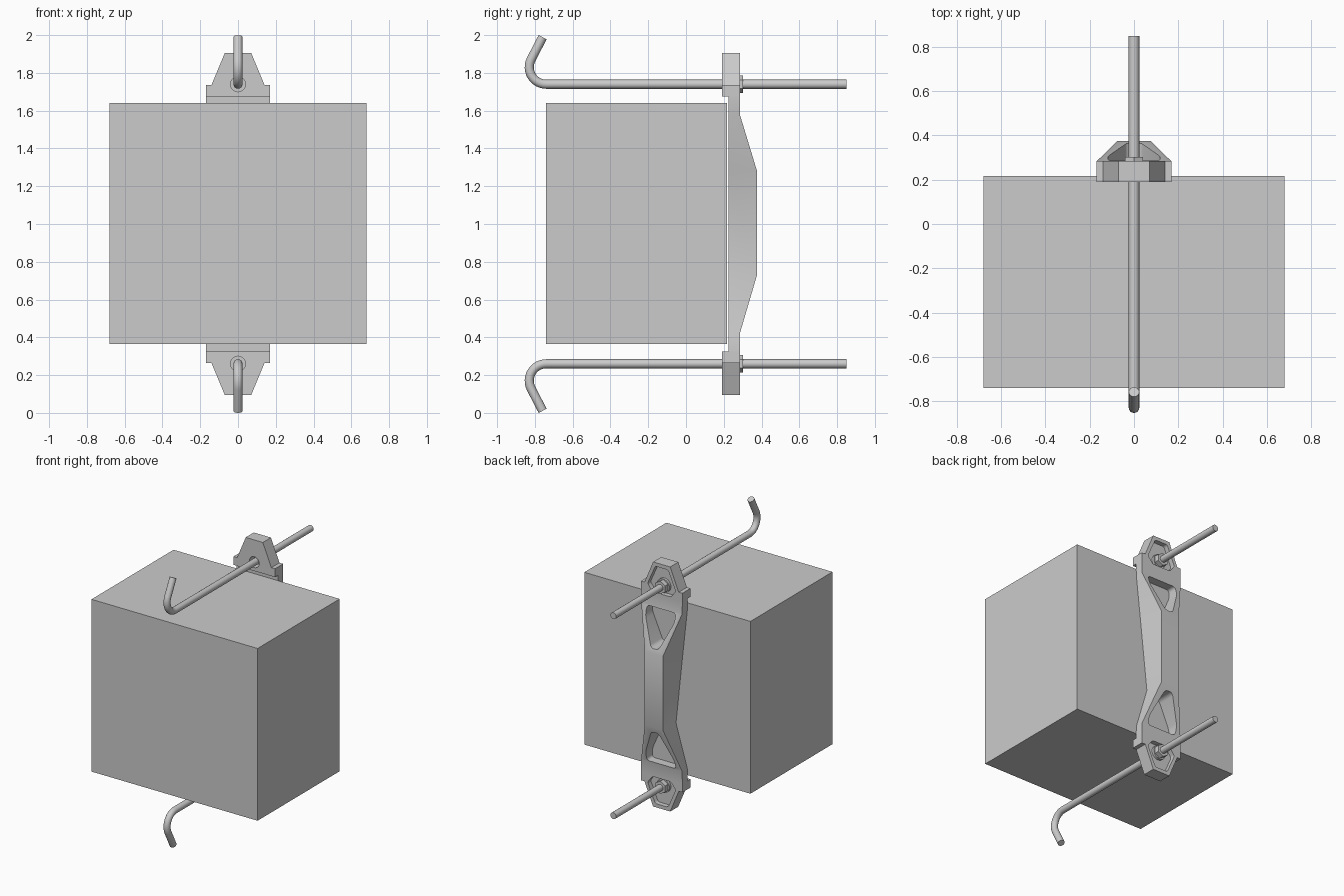
import bpy, bmesh, math
from mathutils import Matrix

if "Cube" in bpy.data.objects:
    bpy.data.objects.remove(bpy.data.objects["Cube"])


def finish(bm, name):
    bmesh.ops.recalc_face_normals(bm, faces=bm.faces[:])
    me = bpy.data.meshes.new(name)
    bm.to_mesh(me)
    bm.free()
    ob = bpy.data.objects.new(name, me)
    bpy.context.collection.objects.link(ob)
    return ob


def select(ob):
    bpy.ops.object.select_all(action='DESELECT')
    ob.select_set(True)
    bpy.context.view_layer.objects.active = ob


def smooth(ob):
    select(ob)
    bpy.ops.object.shade_smooth_by_angle(angle=math.radians(30))


def prism(name, half, y0, y1, flip, rounding=0):
    """Symmetric outline in x/z, extruded along y; flip mirrors about z = 1."""
    pts = half + [(-x, z) for x, z in reversed(half)]
    bm = bmesh.new()
    face = bm.faces.new([bm.verts.new((x, y0, 2 - z if flip else z)) for x, z in pts])
    if rounding:
        bmesh.ops.bevel(bm, geom=bm.verts[:], offset=rounding, segments=5,
                        affect='VERTICES', profile=0.5)
        face = bm.faces[:][0]
    ext = bmesh.ops.extrude_face_region(bm, geom=[face], use_keep_orig=True)
    for v in ext['geom']:
        if isinstance(v, bmesh.types.BMVert):
            v.co.y = y1
    return finish(bm, name)


def cylinder(name, r, y0, y1, z, n):
    bm = bmesh.new()
    bmesh.ops.create_cone(bm, cap_ends=True, segments=n, radius1=r, radius2=r, depth=y1 - y0,
                          matrix=Matrix.Translation((0, (y0 + y1) / 2, z)) @ Matrix.Rotation(math.pi / 2, 4, 'X'))
    return finish(bm, name)


def cut(ob, cutter):
    cutter.hide_render = True
    mod = ob.modifiers.new("cut", 'BOOLEAN')
    mod.operation = 'DIFFERENCE'
    mod.solver = 'EXACT'
    mod.object = cutter
    select(ob)
    bpy.ops.object.modifier_apply(modifier=mod.name)
    bpy.data.objects.remove(cutter, do_unlink=True)


# Main block
bm = bmesh.new()
bmesh.ops.create_cube(bm, size=1)
for v in bm.verts:
    v.co.x *= 1.36
    v.co.y = v.co.y * 0.96 - 0.262
    v.co.z = v.co.z * 1.275 + 1.002
finish(bm, "block")

# Clamp bar lofted along z: (z, base half width, back half width, back y)
levels = [(1.675, .17, .17, .285), (1.58, .167, .167, .285), (1.28, .134, .075, .376),
          (.73, .075, .075, .376), (.42, .167, .167, .285), (.325, .17, .17, .285)]
bm = bmesh.new()
rings = [[bm.verts.new(p) for p in ((-a, .224, z), (a, .224, z), (b, y, z), (-b, y, z))]
         for z, a, b, y in levels]
for r, s in zip(rings, rings[1:]):
    for i in range(4):
        j = (i + 1) % 4
        bm.faces.new((r[i], r[j], s[j], s[i]))
bm.faces.new(rings[0])
bm.faces.new(rings[-1])
bar = finish(bm, "clamp_bar")
for flip in (False, True):
    cut(bar, prism("window_cutter", [(.03, 1.31), (.118, 1.51), (.118, 1.575)],
                   .1, .5, flip, .022))
smooth(bar)

for flip, side in ((False, "upper"), (True, "lower")):
    zr = .26 if flip else 1.74

    # End plate with recess and rod hole
    end = prism(side + "_end_plate", [(.17, 1.675), (.17, 1.737), (.14, 1.737), (.07, 1.905)],
                .19, .285, flip)
    cut(end, prism("recess_cutter", [(.075, 1.684), (.115, 1.735), (.052, 1.878)],
                   .25, .4, flip, .014))
    cut(end, cylinder("hole_cutter", .04, .1, .4, zr, 32))
    smooth(end)

    # Washer and nut
    smooth(cylinder(side + "_washer", .052, .25, .268, zr, 32))
    cylinder(side + "_nut", .047, .268, .302, zr, 6)

    # Hooked rod
    path = [(.85, 1.74), (-.74, 1.74)]
    for i in range(1, 13):
        a = math.radians(270 - 117 * i / 12)
        path.append((-.74 + .09 * math.cos(a), 1.83 + .09 * math.sin(a)))
    path.append((-.759, 1.989))
    cu = bpy.data.curves.new(side + "_rod", 'CURVE')
    cu.dimensions = '3D'
    cu.bevel_depth = .024
    cu.bevel_resolution = 6
    cu.use_fill_caps = True
    sp = cu.splines.new('POLY')
    sp.points.add(len(path) - 1)
    for p, (y, z) in zip(sp.points, path):
        p.co = (0, y, 2 - z if flip else z, 1)
    rod = bpy.data.objects.new(side + "_hook_rod", cu)
    bpy.context.collection.objects.link(rod)
    select(rod)
    bpy.ops.object.convert(target='MESH')
    smooth(bpy.context.view_layer.objects.active)
